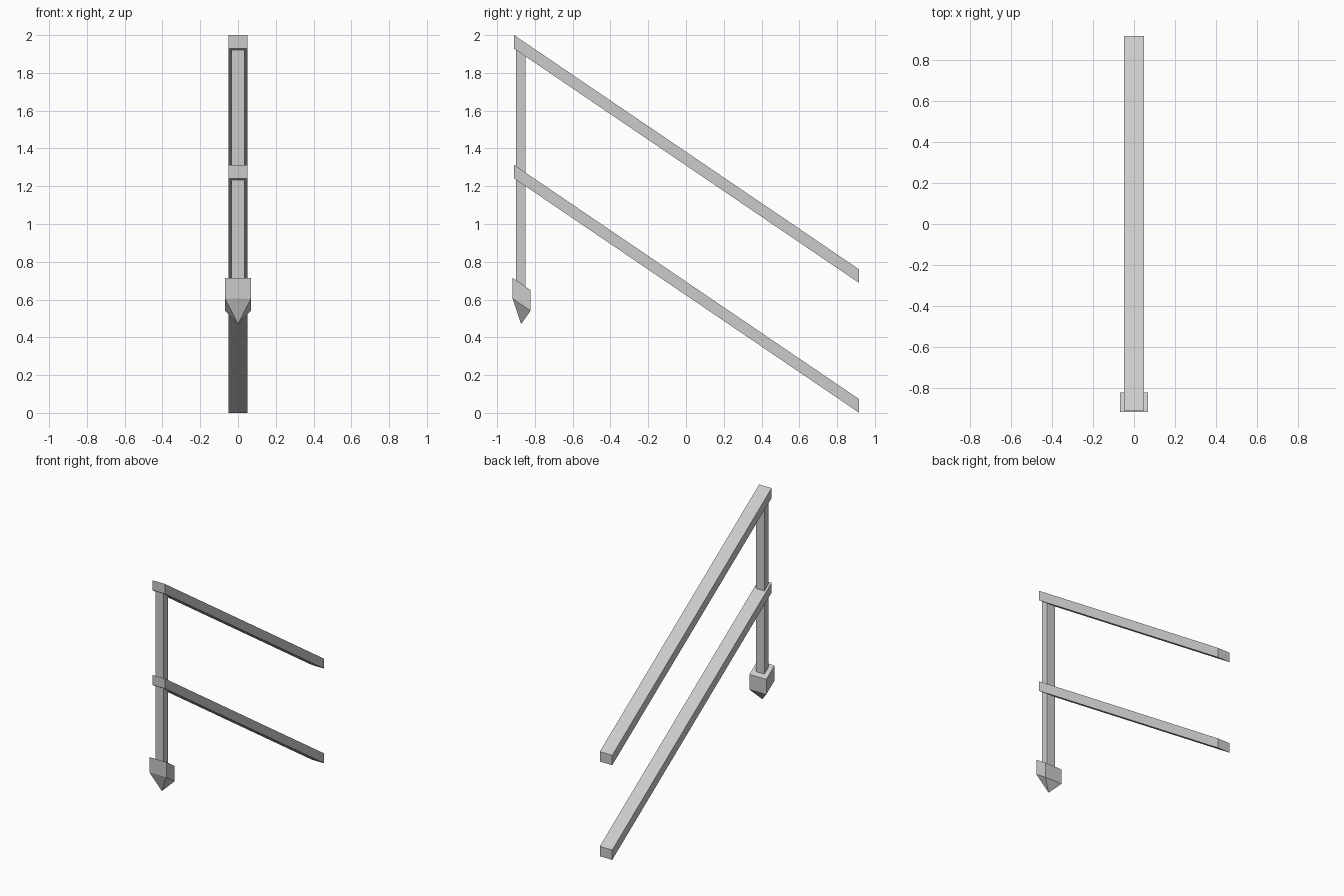
import bpy, bmesh

if "Cube" in bpy.data.objects:
    bpy.data.objects.remove(bpy.data.objects["Cube"])

SLOPE = -0.679  # fall of the handrail per unit of y


def make_object(name, bm):
    bmesh.ops.recalc_face_normals(bm, faces=bm.faces)
    mesh = bpy.data.meshes.new(name)
    bm.to_mesh(mesh)
    bm.free()
    obj = bpy.data.objects.new(name, mesh)
    bpy.context.collection.objects.link(obj)
    return obj


def sheared_box(half_width, y0, y1, z0, z1, slope=0.0):
    """Box with vertical ends; z0 and z1 are the heights at y0."""
    bm = bmesh.new()
    bmesh.ops.create_cube(bm, size=1)
    for v in bm.verts:
        v.co.x *= 2 * half_width
        t = v.co.y + 0.5
        v.co.y = y0 + t * (y1 - y0)
        v.co.z = z0 + (v.co.z + 0.5) * (z1 - z0) + slope * t * (y1 - y0)
    return bm


# Sloping rails
for name, top in (("top_rail", 2.0), ("lower_rail", 1.313)):
    make_object(name, sheared_box(0.05, -0.91, 0.917, top - 0.072, top, SLOPE))

# Upright post, ends hidden inside the top rail and the foot
make_object("post", sheared_box(0.034, -0.90, -0.85, 0.63, 1.94))

# Foot: slanted block whose underside is drawn to a point
foot = sheared_box(0.068, -0.918, -0.823, 0.605, 0.715, SLOPE)
foot.normal_update()
underside = min(foot.faces, key=lambda f: f.calc_center_median().z)
tip = bmesh.ops.poke(foot, faces=[underside])["verts"][0]
tip.co = (0, -0.873, 0.47)
make_object("foot", foot)
